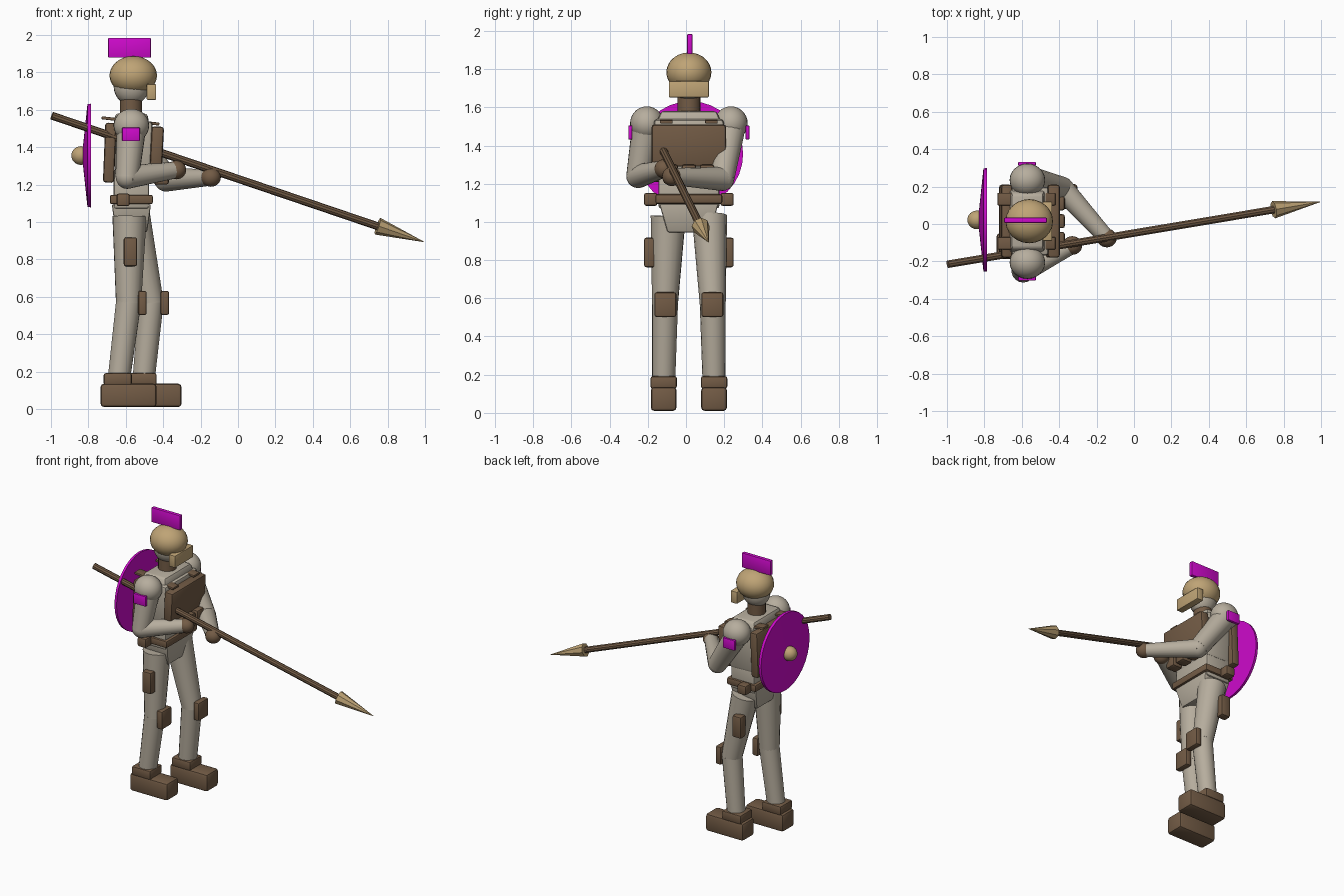
import bpy
import bmesh
import math
from mathutils import Vector, Matrix

if "Cube" in bpy.data.objects:
    bpy.data.objects.remove(bpy.data.objects["Cube"])

MID = 0.015  # body centre line in y; the figure faces +x


def material(name, rgb):
    m = bpy.data.materials.new(name)
    m.use_nodes = True
    m.diffuse_color = (*rgb, 1)
    m.node_tree.nodes["Principled BSDF"].inputs["Base Color"].default_value = (*rgb, 1)
    return m


CLOTH = material("pale_cloth", (0.47, 0.42, 0.34))
LEATHER = material("brown_leather", (0.17, 0.105, 0.06))
BRASS = material("brass", (0.52, 0.37, 0.18))
MAGENTA = material("magenta", (0.62, 0.003, 0.6))


def finish(name, bm, mat, smooth=True):
    bmesh.ops.recalc_face_normals(bm, faces=bm.faces)
    mesh = bpy.data.meshes.new(name)
    bm.to_mesh(mesh)
    bm.free()
    mesh.materials.append(mat)
    ob = bpy.data.objects.new(name, mesh)
    bpy.context.collection.objects.link(ob)
    if smooth:
        bpy.ops.object.select_all(action='DESELECT')
        ob.select_set(True)
        bpy.context.view_layer.objects.active = ob
        bpy.ops.object.shade_smooth_by_angle(angle=math.radians(35))
    return ob


def box(name, centre, size, mat, bevel=0.012, tilt=0.0, taper=(1, 1)):
    """Bevelled box; taper scales the bottom in x and y, tilt turns it about y."""
    bm = bmesh.new()
    bmesh.ops.create_cube(bm, size=1)
    for v in bm.verts:
        v.co = Vector(a * b for a, b in zip(v.co, size))
        if v.co.z < 0:
            v.co.x *= taper[0]
            v.co.y *= taper[1]
    if bevel:
        bmesh.ops.bevel(bm, geom=bm.edges[:], offset=bevel, segments=2,
                        profile=0.5, affect='EDGES')
    bm.transform(Matrix.Translation(centre) @ Matrix.Rotation(tilt, 4, 'Y'))
    return finish(name, bm, mat)


def ball(name, centre, radii, mat):
    bm = bmesh.new()
    bmesh.ops.create_uvsphere(bm, u_segments=24, v_segments=14, radius=1)
    bm.transform(Matrix.Translation(centre) @ Matrix.Diagonal((*radii, 1)))
    return finish(name, bm, mat)


def add_cone(bm, a, b, ra, rb, sides):
    a, b = Vector(a), Vector(b)
    d = b - a
    bmesh.ops.create_cone(
        bm, cap_ends=True, segments=sides, radius1=ra, radius2=rb, depth=d.length,
        matrix=Matrix.Translation((a + b) / 2) @ d.to_track_quat('Z', 'Y').to_matrix().to_4x4())


def rod(name, a, b, ra, rb, mat, sides=16):
    bm = bmesh.new()
    add_cone(bm, a, b, ra, rb, sides)
    return finish(name, bm, mat)


def limb(name, joints, mat):
    """Tapered segments with a ball at each inner joint; joints are (point, radius)."""
    bm = bmesh.new()
    for (a, ra), (b, rb) in zip(joints, joints[1:]):
        add_cone(bm, a, b, ra, rb, 18)
    for p, r in joints[1:-1]:
        bmesh.ops.create_uvsphere(bm, u_segments=18, v_segments=10, radius=r,
                                  matrix=Matrix.Translation(p))
    return finish(name, bm, mat)


# Head
ball("head", (-0.57, MID, 1.725), (0.095, 0.085, 0.1), CLOTH)
ball("helmet", (-0.56, MID, 1.783), (0.127, 0.118, 0.104), BRASS)
box("face_guard", (-0.463, MID, 1.695), (0.05, 0.21, 0.085), BRASS, 0.005)
box("helmet_crest", (-0.58, MID + 0.005, 1.931), (0.23, 0.028, 0.106), MAGENTA, 0.006)
rod("neck", (-0.572, MID, 1.55), (-0.572, MID, 1.67), 0.06, 0.06, LEATHER, 20)

# Torso
box("chest", (-0.56, MID, 1.38), (0.2, 0.37, 0.32), CLOTH, 0.02, 0.03, (0.95, 0.9))
box("shoulder_yoke", (-0.57, MID, 1.545), (0.17, 0.29, 0.07), CLOTH, 0.015, 0, (1.15, 1.2))
box("waist", (-0.57, MID, 1.17), (0.19, 0.32, 0.2), CLOTH, 0.015)
box("hips", (-0.57, MID, 1.02), (0.21, 0.31, 0.15), CLOTH, 0.01, 0, (0.8, 0.72))
box("chest_plate", (-0.434, MID, 1.4), (0.066, 0.39, 0.22), LEATHER, 0.015, 0.05)
box("back_plate", (-0.686, MID, 1.37), (0.06, 0.39, 0.32), LEATHER, 0.015, 0.04)
box("belt", (-0.57, MID, 1.12), (0.23, 0.35, 0.05), LEATHER, 0.01)
for i in (-1, 0, 1):
    box("chest_pouch", (-0.41, MID + i * 0.095, 1.25), (0.08, 0.075, 0.1), LEATHER)

# Paired gear
for side, s in (("right", -1), ("left", 1)):
    box(side + "_strap", (-0.575, MID + s * 0.118, 1.54), (0.31, 0.066, 0.016),
        LEATHER, 0.004, 0.11)
    box(side + "_belt_pouch", (-0.614, MID + s * 0.2, 1.118), (0.07, 0.07, 0.068), LEATHER)
    box(side + "_thigh_pouch", (-0.575, MID + s * 0.205, 0.84), (0.072, 0.06, 0.155), LEATHER)
    ball(side + "_shoulder", (-0.57, MID + s * 0.22, 1.515), (0.095, 0.088, 0.09), CLOTH)
    box(side + "_arm_badge", (-0.572, MID + s * 0.307, 1.468), (0.094, 0.02, 0.072),
        MAGENTA, 0.003)

# Legs and boots: right leg stands back, left leg steps forward
for side, s, hip, knee, ankle in (("right", -1, -0.58, -0.585, -0.638),
                                  ("left", 1, -0.56, -0.465, -0.505)):
    y = MID + s * 0.132
    limb(side + "_leg", [((hip, MID + s * 0.108, 1.03), 0.092),
                         ((knee, MID + s * 0.125, 0.57), 0.068),
                         ((ankle, y, 0.15), 0.06)], CLOTH)
    box(side + "_knee_pad", (knee + 0.074, MID + s * 0.123, 0.567), (0.046, 0.115, 0.13), LEATHER)
    box(side + "_boot_cuff", (ankle - 0.005, y, 0.16), (0.15, 0.138, 0.065), LEATHER)
    box(side + "_boot", (ankle + 0.053, y, 0.073), (0.3, 0.135, 0.125), LEATHER, 0.018)

# Arms
for side, shoulder, elbow, hand in (
        ("right", (-0.57, -0.205, 1.5), (-0.592, -0.25, 1.24), (-0.33, -0.115, 1.278)),
        ("left", (-0.57, 0.235, 1.5), (-0.385, 0.19, 1.225), (-0.145, -0.075, 1.238))):
    limb(side + "_arm", [(shoulder, 0.078), (elbow, 0.063), (hand, 0.044)], CLOTH)
    ball(side + "_glove", hand, (0.053, 0.05, 0.05), LEATHER)

# Spear
butt, tip = Vector((-0.995, -0.215, 1.568)), Vector((0.995, 0.118, 0.893))
neck = butt.lerp(tip, 0.875)
rod("spear_shaft", butt, neck, 0.021, 0.021, LEATHER, 10)
rod("spear_head", neck, tip, 0.047, 0.001, BRASS, 8)

# Round shield on the back: shallow cone dish with a boss
bm = bmesh.new()
shield = Vector((-0.787, MID + 0.007, 1.355))
rim = shield - Vector((0.018, 0, 0))
add_cone(bm, shield, rim, 0.277, 0.275, 32)
add_cone(bm, rim, shield - Vector((0.044, 0, 0)), 0.275, 0.03, 32)
finish("shield", bm, MAGENTA)
ball("shield_boss", shield - Vector((0.052, 0, 0)), (0.052, 0.05, 0.05), BRASS)
